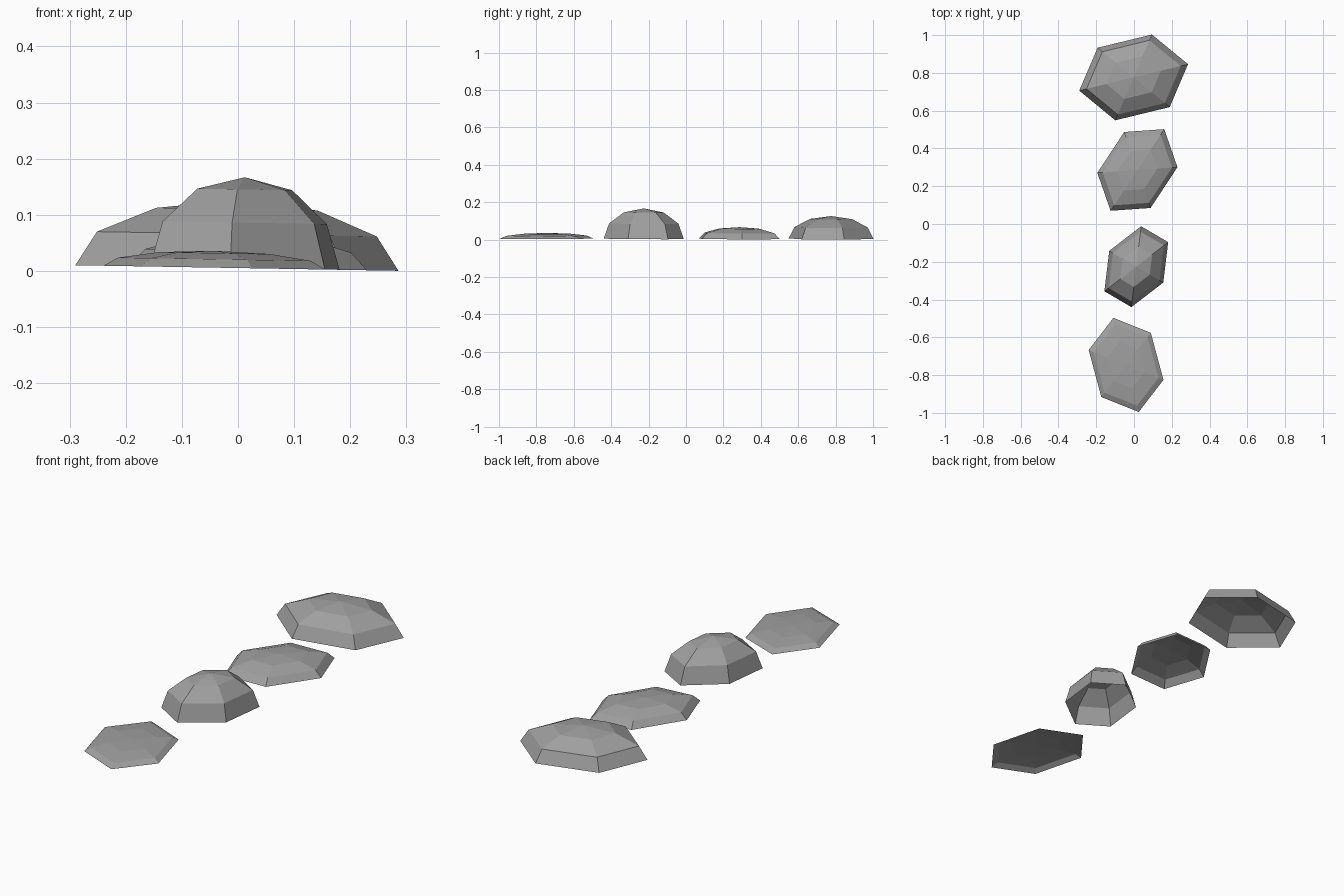
import bpy
import bmesh
from math import sin, cos, radians
from mathutils import Vector

cube = bpy.data.objects.get("Cube")
if cube:
    bpy.data.objects.remove(cube, do_unlink=True)

# Stone grey material
stone = bpy.data.materials.new("stone_grey")
stone.use_nodes = True
colour = (0.35, 0.35, 0.35, 1)
stone.diffuse_color = colour
bsdf = next(n for n in stone.node_tree.nodes if n.type == "BSDF_PRINCIPLED")
bsdf.inputs["Base Color"].default_value = colour
bsdf.inputs["Roughness"].default_value = 0.9

SIDES = 6


def ground(x):
    """Gentle slope that all rocks rest on."""
    return 0.005 - 0.0172 * x


def rock(name, centre, corner, third_corner, height):
    """Open six-sided half dome, stretched so its corners follow a skewed hexagon."""
    centre, a, c = Vector(centre), Vector(corner), Vector(third_corner)
    b = (c + a * 0.5) / sin(radians(60))
    bm = bmesh.new()

    def vert(turn, polar):
        flat = centre + (a * cos(turn) + b * sin(turn)) * sin(polar)
        return bm.verts.new((flat.x, flat.y, ground(flat.x) + height * cos(polar)))

    # Base, shoulder and crown rings, then the peak
    rings = [[vert(radians(60 * i), radians(p)) for i in range(SIDES)]
             for p in (90, 60, 30)]
    peak = vert(0, 0)
    for i in range(SIDES):
        j = (i + 1) % SIDES
        for low, high in zip(rings, rings[1:]):
            bm.faces.new((low[i], low[j], high[j], high[i]))
        bm.faces.new((rings[-1][i], rings[-1][j], peak))
    bmesh.ops.recalc_face_normals(bm, faces=bm.faces)
    if sum(f.normal.z for f in bm.faces) < 0:
        bmesh.ops.reverse_faces(bm, faces=bm.faces)

    mesh = bpy.data.meshes.new(name)
    bm.to_mesh(mesh)
    bm.free()
    mesh.materials.append(stone)
    bpy.context.collection.objects.link(bpy.data.objects.new(name, mesh))


# Four rocks in a row, front to back
rock("flat_rock", (-0.042, -0.746), (0.198, -0.079), (-0.067, 0.249), 0.030)
rock("tall_rock", (0.012, -0.226), (0.169, 0.130), (-0.143, 0.084), 0.162)
rock("low_rock", (0.018, 0.286), (0.212, 0.015), (-0.070, 0.201), 0.062)
rock("wide_rock", (-0.002, 0.776), (0.288, 0.070), (-0.191, 0.157), 0.121)
